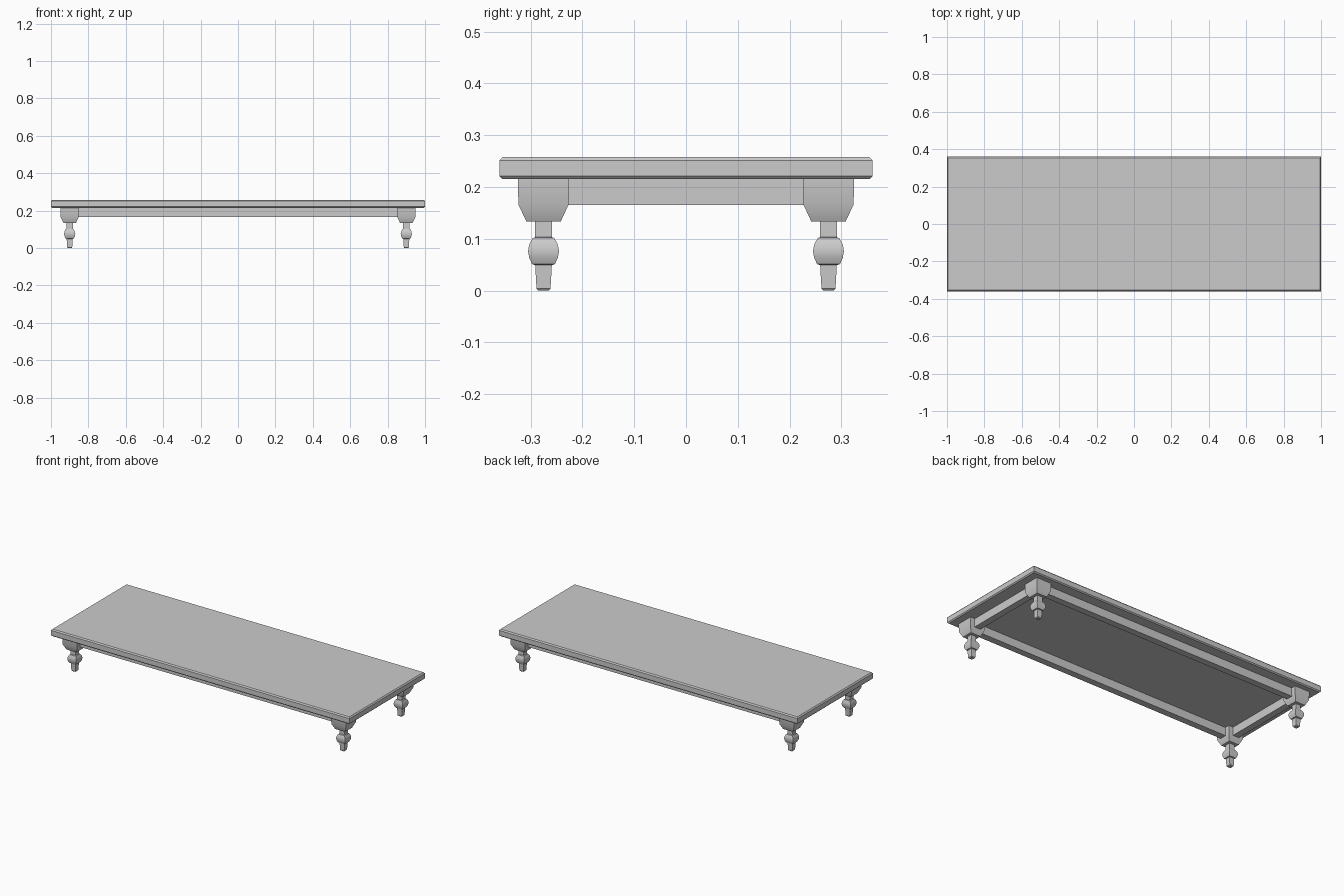
import bpy, bmesh, math

if "Cube" in bpy.data.objects:
    bpy.data.objects.remove(bpy.data.objects["Cube"])


def square_loft(name, rings, cx=0, cy=0, smooth=None):
    """Stack rectangular rings (half_x, half_y, z) into a closed solid."""
    bm = bmesh.new()
    loops = [[bm.verts.new((cx + sx * hx, cy + sy * hy, z))
              for sx, sy in ((-1, -1), (1, -1), (1, 1), (-1, 1))]
             for hx, hy, z in rings]
    for a, b in zip(loops, loops[1:]):
        for i in range(4):
            j = (i + 1) % 4
            bm.faces.new((a[i], a[j], b[j], b[i]))
    bm.faces.new(loops[0][::-1])
    bm.faces.new(loops[-1])
    mesh = bpy.data.meshes.new(name)
    bm.to_mesh(mesh)
    bm.free()
    obj = bpy.data.objects.new(name, mesh)
    bpy.context.collection.objects.link(obj)
    if smooth:
        bpy.ops.object.select_all(action='DESELECT')
        obj.select_set(True)
        bpy.context.view_layer.objects.active = obj
        bpy.ops.object.shade_smooth_by_angle(angle=math.radians(smooth))
    return obj


LEG_X, LEG_Y = 0.9, 0.275

# Table top with chamfered upper and lower edges
square_loft("table_top", [(0.994, 0.354, 0.215), (1.0, 0.36, 0.221),
                          (1.0, 0.36, 0.251), (0.994, 0.354, 0.258)])

# Square turned legs: foot, bulb and neck
leg = [(0.010, 0.0), (0.0135, 0.004), (0.0145, 0.02), (0.016, 0.049)]
leg += [(0.022, 0.051), (0.0275, 0.063), (0.030, 0.076),
        (0.0275, 0.089), (0.021, 0.101)]
leg += [(0.0165, 0.103), (0.0165, 0.136)]

# Corner blocks that taper toward the leg
block = [(0.033, 0.133), (0.0485, 0.166), (0.0495, 0.218)]

for side, sx in (("left", -1), ("right", 1)):
    for end, sy in (("front", -1), ("back", 1)):
        x, y = sx * LEG_X, sy * LEG_Y
        square_loft(f"{end}_{side}_leg", [(r, r, z) for r, z in leg], x, y, 35)
        square_loft(f"{end}_{side}_corner_block",
                    [(r, r, z) for r, z in block], x, y, 35)

# Apron rails between the corner blocks
for end, s in (("front", -1), ("back", 1)):
    square_loft(f"{end}_apron", [(0.86, 0.02, 0.165), (0.86, 0.02, 0.218)],
                0, s * LEG_Y)
for side, s in (("left", -1), ("right", 1)):
    square_loft(f"{side}_apron", [(0.02, 0.235, 0.165), (0.02, 0.235, 0.218)],
                s * LEG_X, 0)
